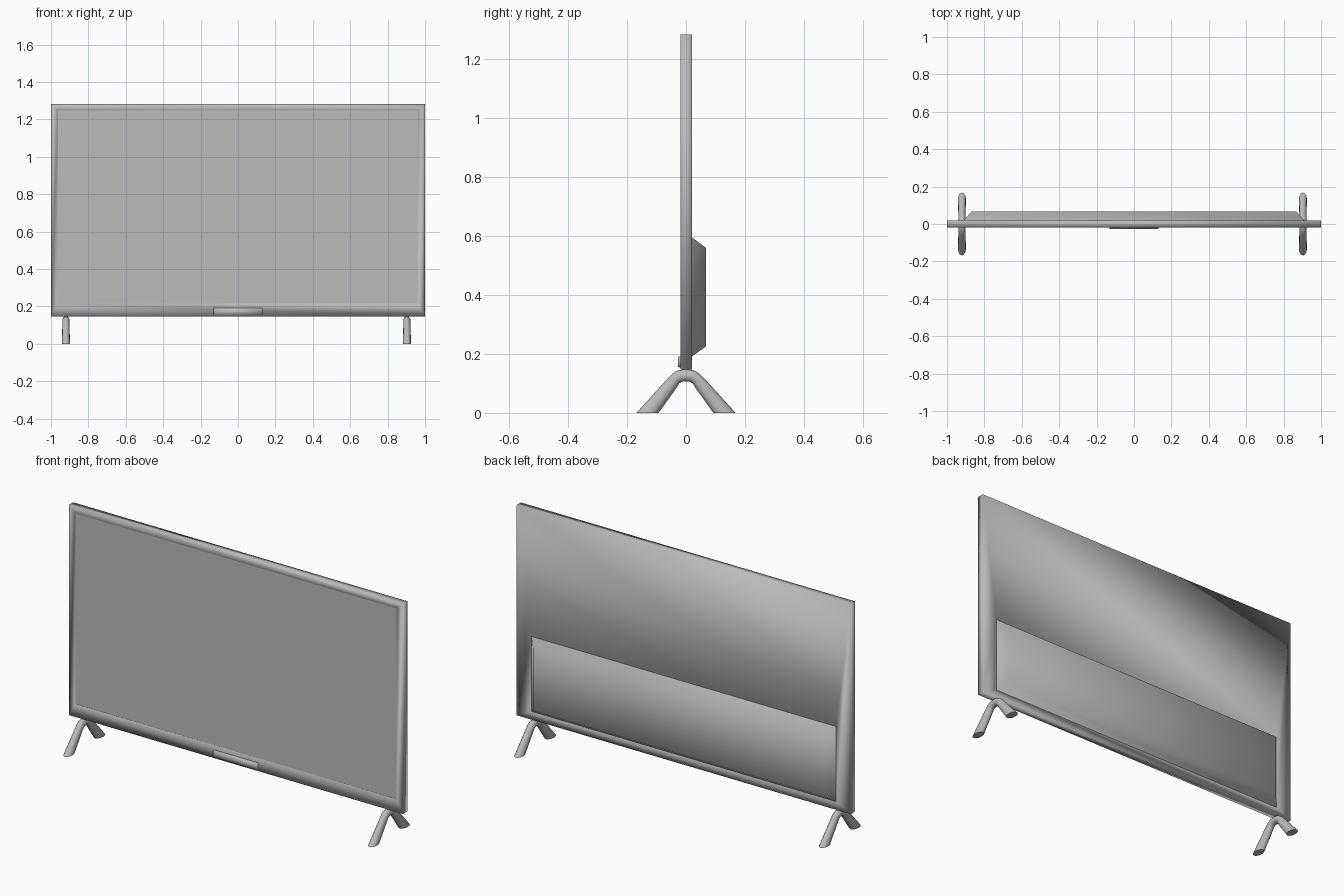
import bpy
import bmesh
from math import cos, sin, pi, radians

cube = bpy.data.objects.get("Cube")
if cube:
    bpy.data.objects.remove(cube, do_unlink=True)

# One plain grey for the whole model
grey = bpy.data.materials.new("plain grey")
grey.use_nodes = True
grey.diffuse_color = (0.5, 0.5, 0.5, 1)
grey.node_tree.nodes["Principled BSDF"].inputs["Base Color"].default_value = grey.diffuse_color


def rect(half_width, low, high, y):
    """Upright rectangle of points at depth y."""
    return [(-half_width, y, low), (half_width, y, low),
            (half_width, y, high), (-half_width, y, high)]


def loft(name, rings, start_cap=False, end_cap=False, closed=False, smooth_angle=180):
    """Skin a row of equal-length rings into one smooth-shaded object."""
    bm = bmesh.new()
    loops = [[bm.verts.new(p) for p in ring] for ring in rings]
    pairs = list(zip(loops, loops[1:]))
    if closed:
        pairs.append((loops[-1], loops[0]))
    for a, b in pairs:
        for i in range(len(a)):
            j = (i + 1) % len(a)
            bm.faces.new((a[i], a[j], b[j], b[i]))
    if start_cap:
        bm.faces.new(loops[0][::-1])
    if end_cap:
        bm.faces.new(loops[-1])
    bmesh.ops.recalc_face_normals(bm, faces=bm.faces[:])
    mesh = bpy.data.meshes.new(name)
    bm.to_mesh(mesh)
    bm.free()
    mesh.materials.append(grey)
    obj = bpy.data.objects.new(name, mesh)
    bpy.context.collection.objects.link(obj)
    bpy.ops.object.select_all(action='DESELECT')
    obj.select_set(True)
    bpy.context.view_layer.objects.active = obj
    if smooth_angle == 180:
        bpy.ops.object.shade_smooth()
    elif smooth_angle:
        bpy.ops.object.shade_smooth_by_angle(angle=radians(smooth_angle))
    return obj


# Frame: open at the front for the screen and at the back for the housing
FRONT, BACK = -0.018, 0.02
screen = (0.962, 0.215, 1.248)
outer = (1.0, 0.147, 1.283)
housing = (0.912, 0.19, 0.597)
loft("frame", [rect(*screen, FRONT + 0.006), rect(*screen, FRONT),
               rect(*outer, FRONT), rect(*outer, BACK),
               rect(*housing, BACK), rect(*housing, BACK - 0.006)], closed=True)

# Flat screen set just behind the front rim
loft("screen", [rect(*screen, FRONT + 0.003), rect(*screen, FRONT + 0.008)],
     start_cap=True, end_cap=True, smooth_angle=0)

# Tapered housing on the lower back
loft("rear_housing", [rect(*housing, BACK - 0.002), rect(0.868, 0.225, 0.56, 0.067)],
     end_cap=True)

# Small sensor bar under the screen
loft("sensor_bar", [rect(0.132, 0.153, 0.192, FRONT + 0.002),
                    rect(0.13, 0.156, 0.19, FRONT - 0.009)], end_cap=True)

# Splayed legs: each station is outer y, outer z, inner y, inner z, half width
half = [(-0.168, 0, -0.093, 0, 0.022),
        (-0.062, 0.117, -0.032, 0.085, 0.019),
        (-0.045, 0.134, -0.023, 0.1, 0.019),
        (-0.025, 0.145, -0.013, 0.106, 0.019)]
stations = half + [(0, 0.148, 0, 0.106, 0.019)]
stations += [(-a, b, -c, d, w) for a, b, c, d, w in reversed(half)]
SIDES = 12
for side, x in (("right", -0.92), ("left", 0.903)):
    rings = []
    for oy, oz, iy, iz, w in stations:
        ring = []
        for k in range(SIDES):
            t = 2 * pi * k / SIDES
            f = (1 + cos(t)) / 2
            ring.append((x + w * sin(t), iy + (oy - iy) * f, iz + (oz - iz) * f))
        rings.append(ring)
    loft(side + "_leg", rings, start_cap=True, end_cap=True, smooth_angle=40)
